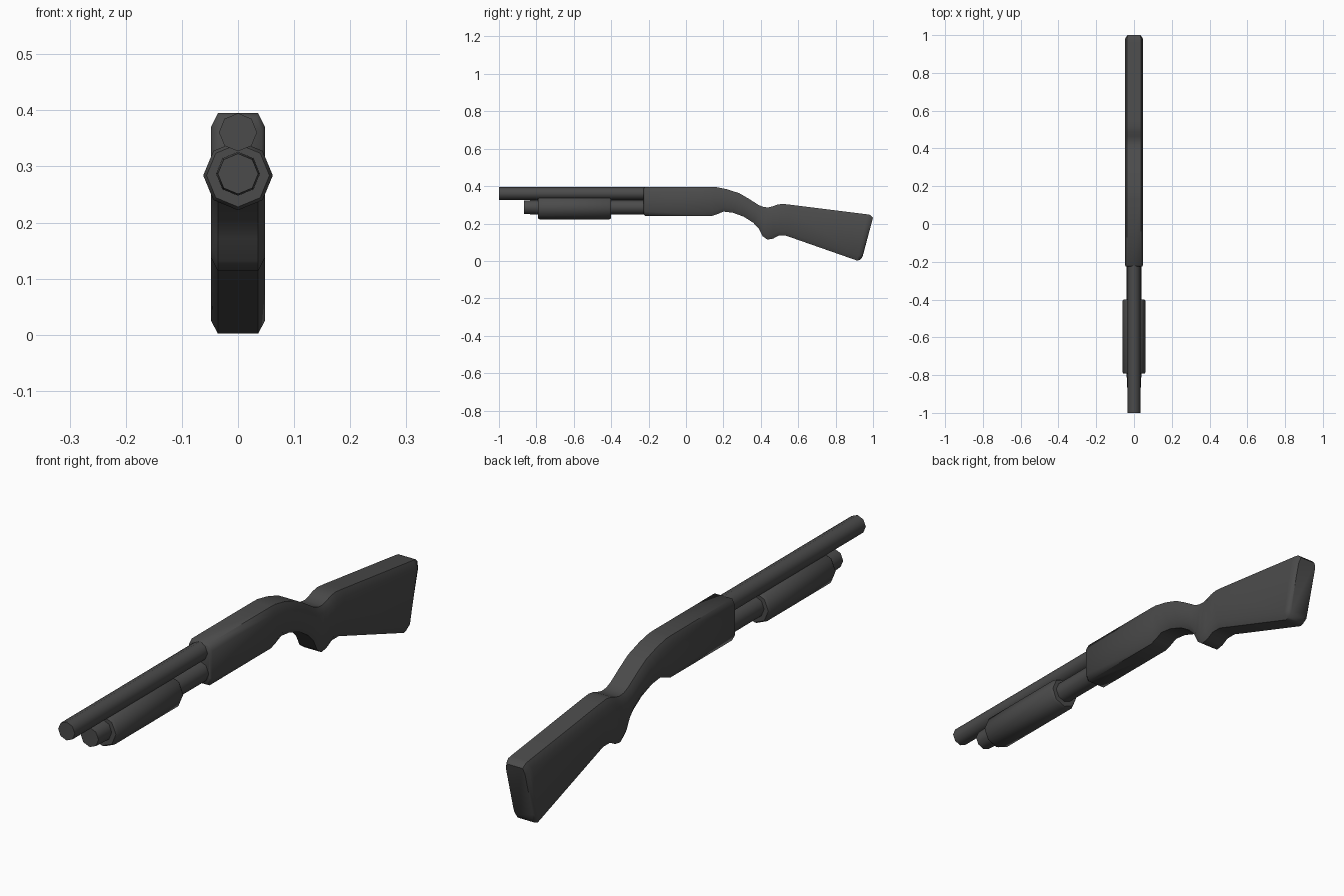
import bpy, bmesh, math

if "Cube" in bpy.data.objects:
    bpy.data.objects.remove(bpy.data.objects["Cube"])

metal = bpy.data.materials.new("dark_gunmetal")
metal.diffuse_color = (0.07, 0.07, 0.07, 1)
metal.use_nodes = True
metal.node_tree.nodes["Principled BSDF"].inputs["Base Color"].default_value = metal.diffuse_color


def loft(name, rings):
    """Skin a list of equal-length point rings and cap both ends."""
    bm = bmesh.new()
    vs = [[bm.verts.new(p) for p in r] for r in rings]
    n = len(vs[0])
    for a, b in zip(vs, vs[1:]):
        for i in range(n):
            j = (i + 1) % n
            bm.faces.new((a[i], a[j], b[j], b[i]))
    bm.faces.new(vs[0])
    bm.faces.new(vs[-1])
    bmesh.ops.recalc_face_normals(bm, faces=bm.faces)
    me = bpy.data.meshes.new(name)
    bm.to_mesh(me)
    bm.free()
    me.materials.append(metal)
    ob = bpy.data.objects.new(name, me)
    bpy.context.collection.objects.link(ob)
    bpy.context.view_layer.objects.active = ob
    ob.select_set(True)
    bpy.ops.object.shade_smooth_by_angle(angle=math.radians(50))
    ob.select_set(False)
    return ob


def tube(name, z, stations):
    """Eight-sided tube along y from (y, radius) stations."""
    angles = [i * math.pi / 4 for i in range(8)]
    loft(name, [[(r * math.cos(a), y, z + r * math.sin(a)) for a in angles]
                for y, r in stations])


# Barrel, magazine tube with tapered cap, and pump grip
tube("barrel", 0.361, [(-1.0, 0.034), (-0.2, 0.034)])
tube("magazine_tube", 0.287, [(-0.865, 0.036), (-0.8, 0.039), (-0.2, 0.039)])
tube("pump_grip", 0.284, [(-0.792, 0.056), (-0.782, 0.062),
                          (-0.41, 0.062), (-0.4, 0.056)])

# Receiver and stock: top and bottom outline points, paired (y, z, y, z)
outline = [
    (-0.218, 0.395, -0.218, 0.241),
    (0.14, 0.395, 0.14, 0.241),
    (0.165, 0.394, 0.165, 0.249),
    (0.22, 0.383, 0.2, 0.264),
    (0.285, 0.362, 0.25, 0.258),
    (0.335, 0.333, 0.31, 0.236),
    (0.39, 0.298, 0.36, 0.204),
    (0.415, 0.288, 0.39, 0.172),
    (0.44, 0.286, 0.41, 0.132),
    (0.465, 0.292, 0.435, 0.114),
    (0.485, 0.3, 0.465, 0.119),
    (0.515, 0.305, 0.495, 0.135),
    (0.555, 0.301, 0.535, 0.135),
    (0.97, 0.249, 0.915, 0.002),
]


def section(ty, tz, by, bz, wide=0.048, narrow=0.036, drop=0.024):
    """Upright section with chamfered corners between two outline points."""
    k = drop / math.hypot(ty - by, tz - bz)
    mix = lambda t: (ty + (by - ty) * t, tz + (bz - tz) * t)
    half = [(narrow, 0), (wide, k), (wide, 1 - k), (narrow, 1)]
    return ([(w, *mix(t)) for w, t in half] +
            [(-w, *mix(t)) for w, t in reversed(half)])


rings = [section(-0.226, 0.387, -0.226, 0.249, 0.042, 0.032)]
rings += [section(*o) for o in outline]
# Butt plate with a chamfered rim
rings.append(section(0.986, 0.246, 0.93, 0.006, 0.047, 0.036))
rings.append(section(1.0, 0.232, 0.944, 0.022, 0.039, 0.033))
loft("receiver_and_stock", rings)
